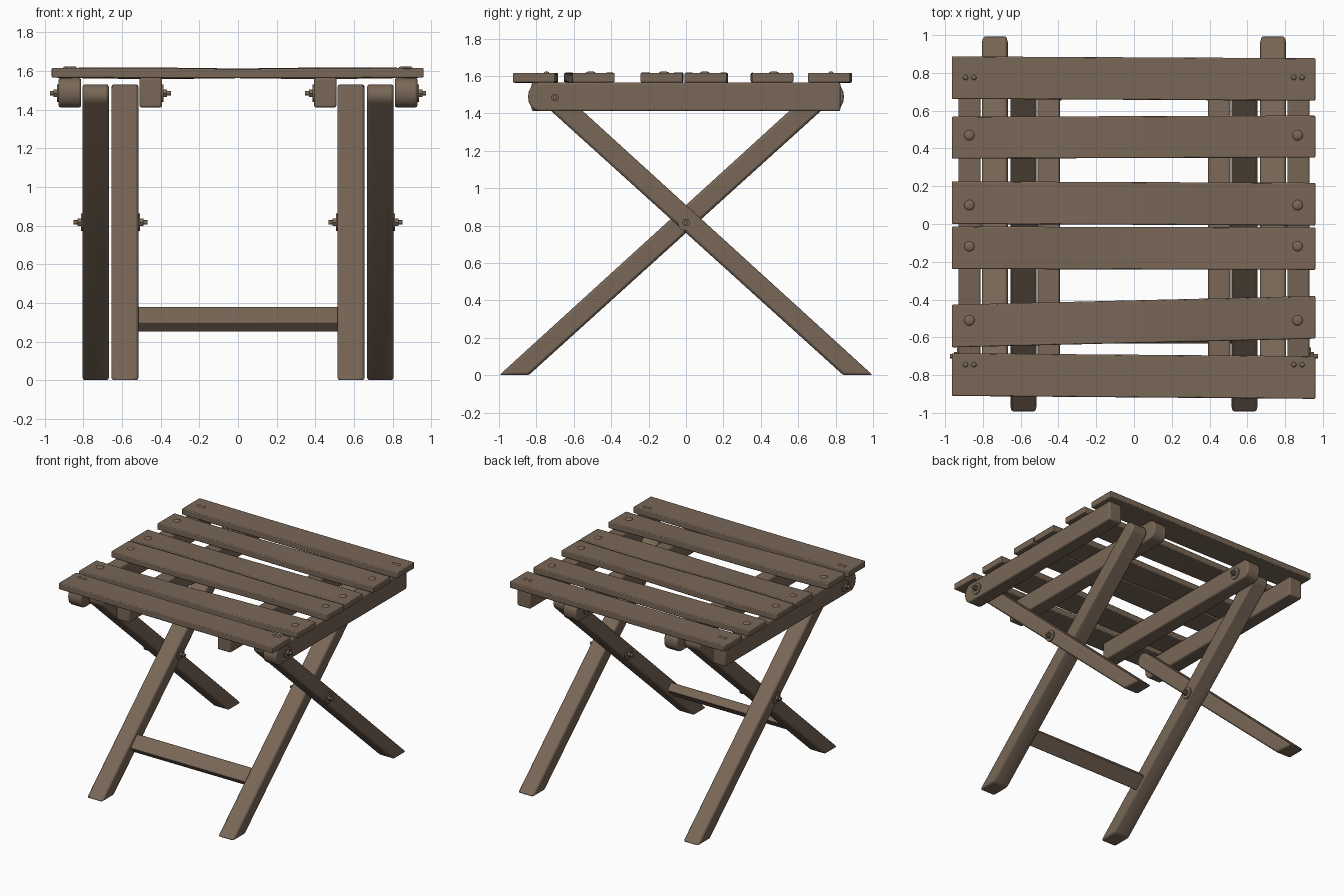
import bpy, bmesh, math
from mathutils import Matrix, Vector

if "Cube" in bpy.data.objects:
    bpy.data.objects.remove(bpy.data.objects["Cube"])

wood = bpy.data.materials.new("weathered brown wood")
wood.diffuse_color = (0.19, 0.135, 0.095, 1)
wood.use_nodes = True
wood.node_tree.nodes["Principled BSDF"].inputs["Base Color"].default_value = wood.diffuse_color


def finish(bm, name, bevel=0.0):
    bmesh.ops.recalc_face_normals(bm, faces=bm.faces)
    me = bpy.data.meshes.new(name)
    bm.to_mesh(me)
    bm.free()
    me.materials.append(wood)
    ob = bpy.data.objects.new(name, me)
    bpy.context.collection.objects.link(ob)
    bpy.ops.object.select_all(action='DESELECT')
    ob.select_set(True)
    bpy.context.view_layer.objects.active = ob
    if bevel:
        mod = ob.modifiers.new("soft edges", 'BEVEL')
        mod.width = bevel
        mod.segments = 2
        mod.limit_method = 'ANGLE'
        mod.angle_limit = math.radians(40)
    bpy.ops.object.shade_smooth_by_angle(angle=math.radians(45))
    return ob


def side_board(name, profile, x0, x1, bevel=0.01):
    """Extrude a (y, z) profile along x."""
    bm = bmesh.new()
    f = bm.faces.new([bm.verts.new((x0, y, z)) for y, z in profile])
    ext = bmesh.ops.extrude_face_region(bm, geom=[f])
    vs = [v for v in ext["geom"] if isinstance(v, bmesh.types.BMVert)]
    bmesh.ops.translate(bm, verts=vs, vec=(x1 - x0, 0, 0))
    return finish(bm, name, bevel)


def leg_profile(s):
    """Slanted leg, cut flat at the floor and rounded at the top.
    s = 1: foot at the front, s = -1: foot at the back."""
    foot, top = Vector((-0.92, 0.0)), Vector((0.705, 1.475))
    d = (top - foot).normalized()
    n = Vector((-d.y, d.x))
    r = 0.057
    h = r / d.y
    pts = [(foot.x - h + 0.006, 0), (foot.x + h - 0.006, 0)]
    for i in range(11):
        a = -math.pi / 2 + math.pi * i / 10
        p = top + d * (math.cos(a) * r) + n * (math.sin(a) * r)
        pts.append((p.x, p.y))
    return [(s * y, z) for y, z in pts]


def rail_profile(s):
    """Seat rail, rounded at the end that holds the leg bolt."""
    pts = [(-0.825, 1.565), (-0.825, 1.412)]
    for i in range(9):
        a = -math.pi / 2 + math.pi * i / 8
        pts.append((0.785 + 0.06 * math.cos(a), 1.4885 + 0.0765 * math.sin(a)))
    return [(s * y, z) for y, z in pts]


def bolt(name, x, y, z, sx):
    """Washer, hex nut and pin pointing along x."""
    bm = bmesh.new()
    for r, depth, seg in ((0.045, 0.012, 24), (0.022, 0.03, 6), (0.011, 0.05, 12)):
        m = Matrix.Translation((x + sx * depth / 2 - sx * 0.004, y, z)) @ Matrix.Rotation(math.pi / 2, 4, 'Y')
        bmesh.ops.create_cone(bm, cap_ends=True, segments=seg, radius1=r,
                              radius2=r, depth=depth, matrix=m)
    return finish(bm, name)


# legs, rails and bolts on both sides
for s, side in ((-1, "left"), (1, "right")):
    side_board("front_foot_leg_" + side, leg_profile(1), s * 0.515, s * 0.655, 0.014)
    side_board("back_foot_leg_" + side, leg_profile(-1), s * 0.668, s * 0.805, 0.014)
    side_board("outer_rail_" + side, rail_profile(-1), s * 0.812, s * 0.928)
    side_board("inner_rail_" + side, rail_profile(1), s * 0.393, s * 0.51)
    bolt("outer_rail_bolt_" + side, s * 0.928, -0.70, 1.485, s)
    bolt("inner_rail_bolt_" + side, s * 0.393, 0.70, 1.485, -s)
    bolt("cross_bolt_outer_" + side, s * 0.805, 0, 0.817, s)
    bolt("cross_bolt_inner_" + side, s * 0.515, 0, 0.817, -s)

# stretcher between the front-foot legs, lying in the leg plane
ang = math.atan2(1.475, 1.625)
c, w, t = Vector((-0.567, 0.315)), 0.06, 0.034
d = Vector((math.cos(ang), math.sin(ang)))
n = Vector((-d.y, d.x))
prof = [c + d * w * a + n * t * b for a, b in ((-1, -1), (1, -1), (1, 1), (-1, 1))]
side_board("stretcher", [(p.x, p.y) for p in prof], -0.52, 0.52, 0.005)

# seat slats: centre y, width, yaw, twist
slats = [(0.77, 0.225, -0.005, 0.0), (0.46, 0.222, 0.003, 0.006),
         (0.109, 0.226, -0.004, 0.008), (-0.128, 0.225, -0.002, -0.008),
         (-0.517, 0.226, 0.024, 0.008), (-0.805, 0.226, -0.008, 0.0)]
for i, (cy, wid, yaw, twist) in enumerate(slats):
    bm = bmesh.new()
    bmesh.ops.create_cube(bm, size=1)
    along = [e for e in bm.edges if abs(e.verts[0].co.x - e.verts[1].co.x) > 0.5]
    bmesh.ops.subdivide_edges(bm, edges=along, cuts=11)
    for v in bm.verts:
        u, q = v.co.x * 2, v.co.y * 2
        v.co = Vector((v.co.x * 1.924 - 0.002, v.co.y * wid,
                       1.591 + v.co.z * 0.05 - 0.003 * (1 - u * u)
                       + twist * q * math.sin(u * math.pi) * 0.6))
        v.co.y += cy + yaw * v.co.x
    finish(bm, "seat_slat_%d" % (i + 1), 0.006)

    # pairs of small screws on the end slats, one dome head on the others
    bm = bmesh.new()
    for x in (-0.872, 0.866):
        px_py = (0.775 if i == 0 else -0.745)
        heads = ([(x - 0.02, px_py, 0.014), (x + 0.024, px_py, 0.014)] if i in (0, 5)
                 else [(x, (0.47, 0.1, -0.118, -0.51)[i - 1], 0.028)])
        for hx, hy, r in heads:
            m = Matrix.Translation((hx, hy, 1.614)) @ Matrix.Diagonal((r, r, 0.011, 1))
            bmesh.ops.create_uvsphere(bm, u_segments=16, v_segments=8, radius=1, matrix=m)
    finish(bm, "slat_screws_%d" % (i + 1))
